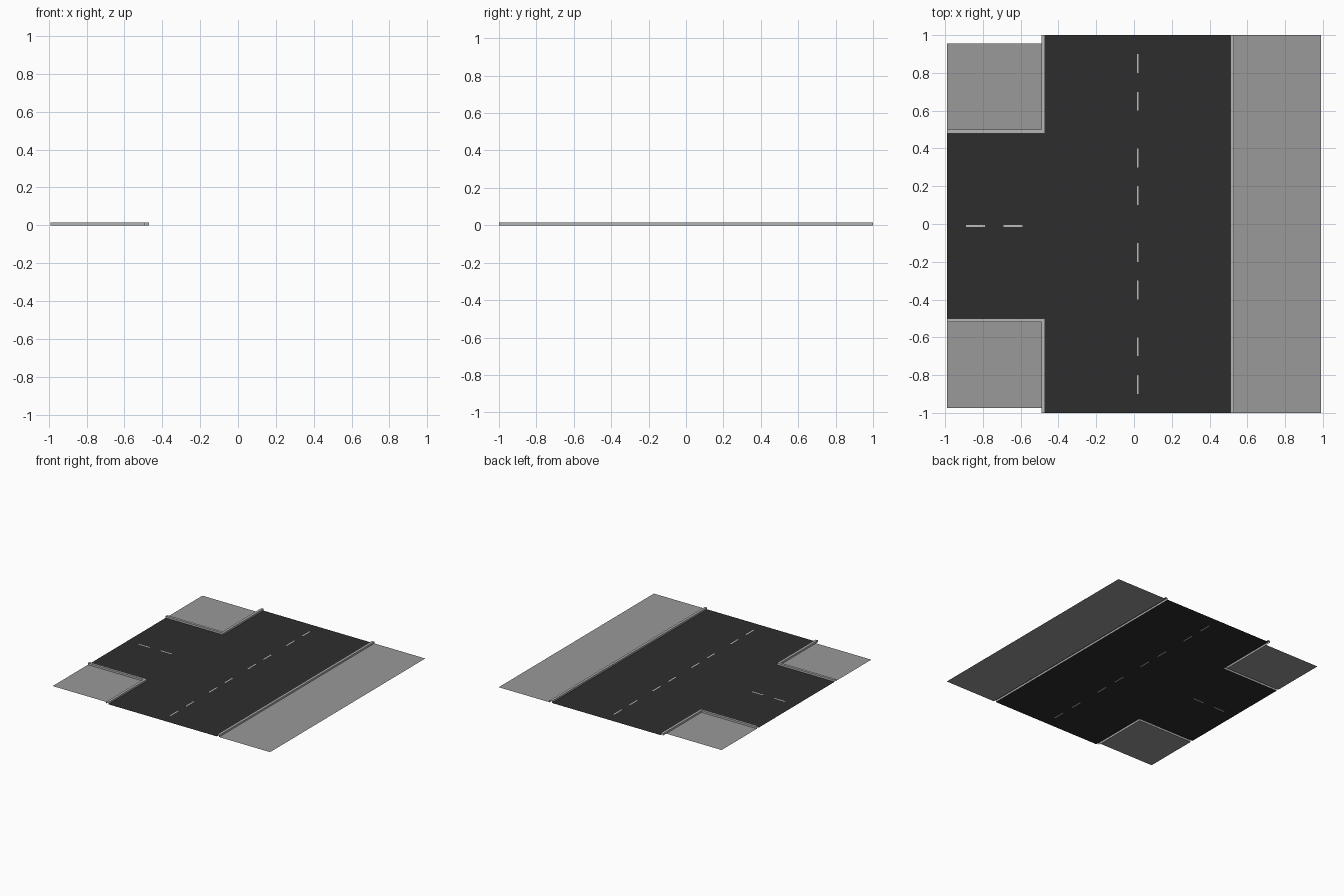
import bpy, bmesh

if "Cube" in bpy.data.objects:
    bpy.data.objects.remove(bpy.data.objects["Cube"])

CURB_H = 0.015


def material(name, rgb):
    m = bpy.data.materials.new(name)
    m.diffuse_color = (*rgb, 1.0)
    m.use_nodes = True
    m.node_tree.nodes["Principled BSDF"].inputs["Base Color"].default_value = m.diffuse_color
    return m


ASPHALT = material("asphalt", (0.027, 0.027, 0.027))
PAVING = material("paving", (0.32, 0.32, 0.32))
STONE = material("curb_stone", (0.46, 0.46, 0.46))
PAINT = material("road_paint", (0.5, 0.5, 0.5))


def finish(name, bm, mat):
    me = bpy.data.meshes.new(name)
    bm.to_mesh(me)
    bm.free()
    me.materials.append(mat)
    ob = bpy.data.objects.new(name, me)
    bpy.context.collection.objects.link(ob)
    return ob


def sheet(name, rects, mat):
    """Flat upward-facing rectangles (x0, x1, y0, y1) on the ground."""
    bm = bmesh.new()
    for x0, x1, y0, y1 in rects:
        corners = [(x0, y0), (x1, y0), (x1, y1), (x0, y1)]
        bm.faces.new([bm.verts.new((x, y, 0)) for x, y in corners])
    bmesh.ops.remove_doubles(bm, verts=bm.verts, dist=1e-5)
    return finish(name, bm, mat)


def around(region, dashes):
    """Cut a region into cells and leave out those covered by dashes."""
    x0, x1, y0, y1 = region
    xs = sorted({x0, x1, *(v for d in dashes for v in d[:2])})
    ys = sorted({y0, y1, *(v for d in dashes for v in d[2:])})
    cells = [(a, b, c, d) for a, b in zip(xs, xs[1:]) for c, d in zip(ys, ys[1:])]
    return [c for c in cells if c not in dashes]


def curb(name, inner, outer):
    """Raised strip with road wall, top and pavement wall, open at the ends."""
    bm = bmesh.new()
    rows = []
    for (ix, iy), (ox, oy) in zip(inner, outer):
        rows.append([bm.verts.new(p) for p in (
            (ix, iy, 0), (ix, iy, CURB_H), (ox, oy, CURB_H), (ox, oy, 0))])
    for a, b in zip(rows, rows[1:]):
        for i in range(3):
            bm.faces.new((a[i], a[i + 1], b[i + 1], b[i]))
    bm.normal_update()
    if sum(f.normal.z for f in bm.faces) < 0:
        bmesh.ops.reverse_faces(bm, faces=bm.faces[:])
    return finish(name, bm, STONE)


# Painted dashes, set flush into the road
main_dashes = [(0.015, 0.025, y, round(y + 0.1, 2))
               for y in (-0.9, -0.7, -0.4, -0.2, 0.1, 0.3, 0.6, 0.8)]
side_dashes = [(x, round(x + 0.1, 2), -0.015, -0.005) for x in (-0.89, -0.69)]
sheet("main_road_dashes", main_dashes, PAINT)
sheet("side_road_dashes", side_dashes, PAINT)

# Asphalt of the through road and the side road
sheet("main_road", around((-0.47, 0.51, -1, 1), main_dashes), ASPHALT)
sheet("side_road", around((-0.99, -0.47, -0.50, 0.48), side_dashes), ASPHALT)

# Pavements
sheet("right_sidewalk", [(0.53, 0.99, -1, 1)], PAVING)
sheet("back_left_sidewalk", [(-0.99, -0.49, 0.50, 0.955)], PAVING)
sheet("front_left_sidewalk", [(-0.99, -0.49, -0.975, -0.52)], PAVING)

# Curbs: one straight, two turning into the side road
curb("right_curb", [(0.51, -1), (0.51, 1)], [(0.53, -1), (0.53, 1)])
for name, yi, s in (("back_left_curb", 0.48, 1), ("front_left_curb", -0.50, -1)):
    yo = yi + 0.02 * s
    curb(name, [(-0.99, yi), (-0.47, yi), (-0.47, s)],
         [(-0.99, yo), (-0.49, yo), (-0.49, s)])
